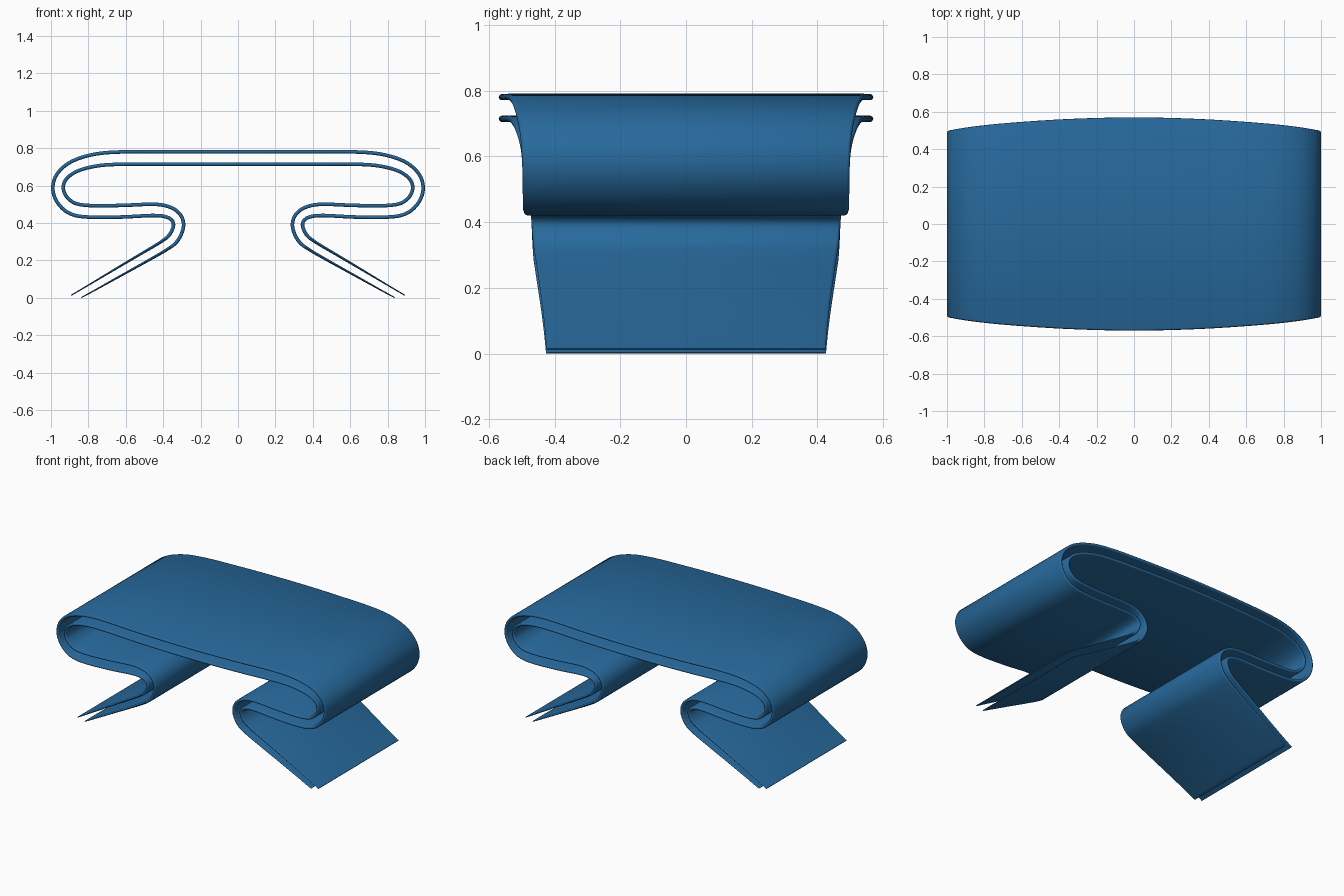
import bpy, bmesh
from mathutils import Vector

if "Cube" in bpy.data.objects:
    bpy.data.objects.remove(bpy.data.objects["Cube"])

# Right half of the folded mid-line: x, z, half depth, half gap between the sheets
HALF = [
    (0.00, 0.7475, 0.570, 0.033), (0.20, 0.7475, 0.567, 0.033), (0.40, 0.7475, 0.559, 0.033),
    (0.60, 0.7475, 0.546, 0.033), (0.75, 0.738, 0.533, 0.032), (0.87, 0.705, 0.518, 0.030),
    (0.94, 0.652, 0.505, 0.028), (0.962, 0.59, 0.499, 0.028), (0.943, 0.528, 0.497, 0.029),
    (0.885, 0.478, 0.496, 0.031), (0.79, 0.462, 0.493, 0.031), (0.62, 0.463, 0.485, 0.031),
    (0.45, 0.470, 0.476, 0.030), (0.37, 0.457, 0.473, 0.028), (0.328, 0.425, 0.471, 0.027),
    (0.319, 0.378, 0.469, 0.027), (0.347, 0.318, 0.465, 0.027), (0.40, 0.276, 0.459, 0.026),
    (0.50, 0.217, 0.450, 0.025), (0.634, 0.14, 0.439, 0.023), (0.75, 0.073, 0.431, 0.021),
    (0.865, 0.007, 0.425, 0.019),
]
STEPS = 6

blue = bpy.data.materials.new("blue")
blue.diffuse_color = (0.02, 0.14, 0.33, 1)
blue.use_nodes = True
blue.node_tree.nodes["Principled BSDF"].inputs["Base Color"].default_value = blue.diffuse_color


def smooth_path(points):
    """Catmull-Rom through all points."""
    p = [Vector(q) for q in points]
    p = [2 * p[0] - p[1]] + p + [2 * p[-1] - p[-2]]
    out = []
    for a, b, c, d in zip(p, p[1:], p[2:], p[3:]):
        for i in range(STEPS):
            t = i / STEPS
            out.append(0.5 * (2 * b + (c - a) * t + (2 * a - 5 * b + 4 * c - d) * t * t
                              + (3 * b - a - 3 * c + d) * t ** 3))
    return out + [p[-2]]


def sheet(name, side):
    """Thin folded sheet, offset to one side of the mid-line."""
    full = [(-x, z, d, g) for x, z, d, g in reversed(HALF[1:])] + HALF
    path = smooth_path(full)
    n = len(path)
    bm = bmesh.new()
    rings = []
    for i, q in enumerate(path):
        a, b = path[max(i - 1, 0)], path[min(i + 1, n - 1)]
        tan = Vector((b[0] - a[0], 0, b[1] - a[1])).normalized()
        nor = Vector((-tan.z, 0, tan.x))
        c = Vector((q[0], 0, q[1])) + nor * side * q[3]
        # the two sheets end level with the floor
        if i in (0, n - 1):
            c += tan * 0.02 * side * (1 if i else -1)
        from_end = min(i, n - 1 - i) / (n - 1)
        h = 0.003 + 0.0065 * min(1, from_end / 0.12)
        d = q[2]
        # rounded-edge cross-section
        sec = [(d - 0.009, h), (d - 0.003, 0.7 * h), (d, 0), (d - 0.003, -0.7 * h), (d - 0.009, -h)]
        sec += [(-y, k) for y, k in reversed(sec)]
        ring = []
        for y, k in sec:
            v = c + nor * k
            ring.append(bm.verts.new((v.x, y, max(v.z, 0))))
        rings.append(ring)
    m = len(rings[0])
    for r, s in zip(rings, rings[1:]):
        for j in range(m):
            bm.faces.new((r[j], r[(j + 1) % m], s[(j + 1) % m], s[j]))
    bm.faces.new(rings[0])
    bm.faces.new(rings[-1])
    bmesh.ops.recalc_face_normals(bm, faces=bm.faces)
    me = bpy.data.meshes.new(name)
    bm.to_mesh(me)
    bm.free()
    ob = bpy.data.objects.new(name, me)
    bpy.context.collection.objects.link(ob)
    me.materials.append(blue)
    bpy.ops.object.select_all(action='DESELECT')
    ob.select_set(True)
    bpy.context.view_layer.objects.active = ob
    bpy.ops.object.shade_smooth_by_angle(angle=0.9)


# Two parallel folded sheets
sheet("outer_sheet", 1)
sheet("inner_sheet", -1)
